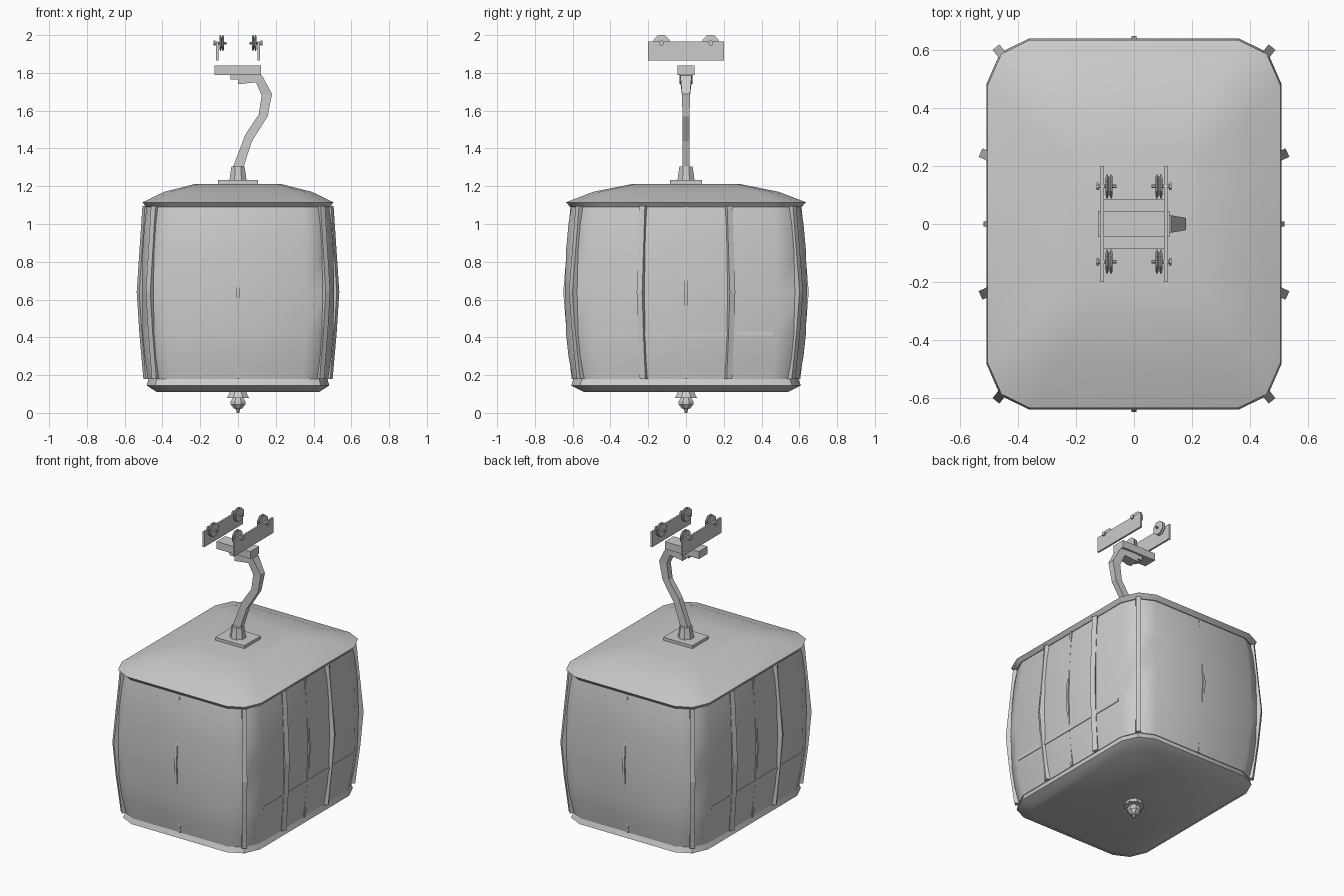
import bpy, bmesh, math
from mathutils import Vector

if "Cube" in bpy.data.objects:
    bpy.data.objects.remove(bpy.data.objects["Cube"])


def finish(name, bm, smooth=None):
    bmesh.ops.recalc_face_normals(bm, faces=bm.faces[:])
    me = bpy.data.meshes.new(name)
    bm.to_mesh(me)
    bm.free()
    if smooth:
        for p in me.polygons:
            p.use_smooth = True
        me.set_sharp_from_angle(angle=math.radians(smooth))
    ob = bpy.data.objects.new(name, me)
    bpy.context.collection.objects.link(ob)
    return ob


def loft(name, rings, smooth=None):
    bm = bmesh.new()
    vs = [[bm.verts.new(p) for p in r] for r in rings]
    for a, b in zip(vs, vs[1:]):
        for i in range(len(a)):
            j = (i + 1) % len(a)
            bm.faces.new((a[i], a[j], b[j], b[i]))
    bm.faces.new(vs[0][::-1])
    bm.faces.new(vs[-1])
    return finish(name, bm, smooth)


def box(name, x0, x1, y0, y1, z0, z1):
    return loft(name, [[(x0, y0, z), (x1, y0, z), (x1, y1, z), (x0, y1, z)] for z in (z0, z1)])


def lathe(name, profile, sides, centre=(0, 0, 0), axis='Z', turn=0.5, smooth=None):
    c, rings = Vector(centre), []
    for r, h in profile:
        ring = []
        for i in range(sides):
            a = 2 * math.pi * (i + turn) / sides
            u, v = r * math.cos(a), r * math.sin(a)
            ring.append(c + Vector((u, v, h) if axis == 'Z' else (h, u, v)))
        rings.append(ring)
    return loft(name, rings, smooth)


# Cabin plan: rectangle with softened corners
quarter = [(0.505, 0.48), (0.458, 0.587), (0.36, 0.635)]
plan = (quarter + [(-x, y) for x, y in quarter[::-1]]
        + [(-x, -y) for x, y in quarter] + [(x, -y) for x, y in quarter[::-1]])


def shell(name, profile, smooth=30):
    return loft(name, [[(x * s, y * s, z) for x, y in plan] for z, s in profile], smooth)


shell("cabin_floor", [(0.11, 0.85), (0.145, 0.957), (0.185, 0.935)])
shell("cabin_walls", [(0.18, 0.945), (0.30, 0.98), (0.42, 1.0), (0.65, 1.008),
                      (0.86, 1.0), (1.0, 0.98), (1.095, 0.955)], 40)
shell("cabin_roof", [(1.09, 0.965), (1.115, 1.0), (1.17, 0.775), (1.213, 0.44)])


# Posts follow the bulge of the walls and face away from the cabin centre
def post(name, x, y, half_w, half_d, top=1.095):
    out = Vector((x, y, 0)).normalized()
    side = Vector((-out.y, out.x, 0))
    rings = []
    for z, s in ((0.18, 0.95), (0.42, 0.992), (0.64, 1.02), (top, 0.96)):
        c = Vector((x * s, y * s, z))
        rings.append([c + out * half_d * a + side * half_w * b
                      for a, b in ((-1, -1), (1, -1), (1, 1), (-1, 1))])
    loft(name, rings)


for sx in (-1, 1):
    for sy in (-1, 1):
        post("corner_post", sx * 0.458, sy * 0.587, 0.015, 0.015)
        post("side_post", sx * 0.505, sy * 0.235, 0.016, 0.016)
    post("door_seam", sx * 0.505, 0, 0.008, 0.005)
    post("end_seam", 0, sx * 0.632, 0.008, 0.005)
    # Bench inside, its edge just showing on the side wall
    box("bench", sx * 0.2, sx * 0.508, -0.46, 0.46, 0.41, 0.43)

# Buffer below the floor
lathe("buffer_skirt", [(0.045, 0.115), (0.062, 0.08), (0.03, 0.08)], 8)
lathe("buffer_bulb", [(0.025, 0.1), (0.03, 0.08), (0.042, 0.06), (0.042, 0.045),
                      (0.026, 0.025), (0.011, 0.02), (0.009, 0.0)], 8)

# Hanger: roof plate, socket, crooked arm and head
box("roof_plate", -0.105, 0.105, -0.085, 0.085, 1.205, 1.232)
lathe("arm_socket", [(0.049, 1.23), (0.038, 1.305)], 8)
arm = [(-0.035, 1.28, 0.022, 1.28, 0.019), (0.04, 1.476, 0.075, 1.44, 0.019),
       (0.11, 1.58, 0.157, 1.57, 0.019), (0.125, 1.68, 0.18, 1.688, 0.021),
       (0.095, 1.75, 0.127, 1.787, 0.03), (0.0, 1.74, 0.0, 1.795, 0.035)]
loft("hanger_arm", [[(a, -h, b), (c, -h, d), (c, h, d), (a, h, b)] for a, b, c, d, h in arm])
box("head_pad", -0.04, 0.04, -0.03, 0.03, 1.765, 1.792)
box("head_plate", -0.125, 0.122, -0.045, 0.045, 1.79, 1.838)

# Carriage: side plates with grooved wheels on axles
for s in (-1, 1):
    box("carriage_plate", s * 0.104, s * 0.116, -0.2, 0.2, 1.865, 1.965)
    for y in (-0.13, 0.13):
        c = (0, y, 1.958)
        lathe("wheel", [(0.03, s * 0.098), (0.045, s * 0.096), (0.045, s * 0.091), (0.03, s * 0.086),
                        (0.045, s * 0.081), (0.045, s * 0.076), (0.03, s * 0.074)], 8, c, 'X')
        lathe("wheel_axle", [(0.007, s * 0.06), (0.007, s * 0.122)], 8, c, 'X')
        lathe("axle_cap", [(0.014, s * 0.12), (0.014, s * 0.129)], 8, c, 'X')
